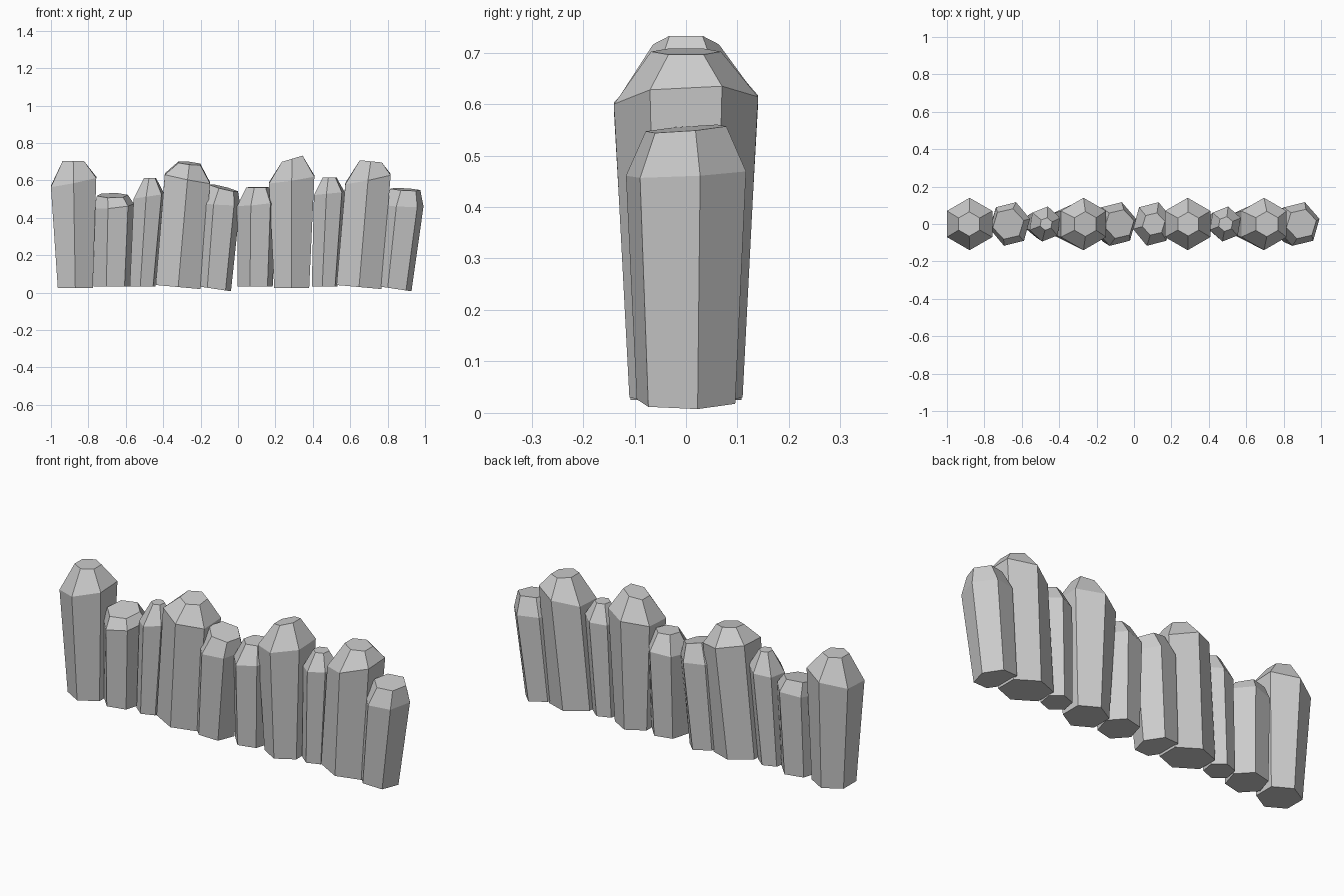
import bpy, bmesh, math


def crystal(name, turn, rings):
    """Six-sided crystal; each ring = (x, z, radius, slope in x, slope in y, x stretch)."""
    bm = bmesh.new()
    loops = []
    for x, z, r, sx, sy, st in rings:
        loop = []
        for i in range(6):
            a = math.radians(turn + 60 * i)
            dx, dy = r * st * math.cos(a), r * math.sin(a)
            loop.append(bm.verts.new((x + dx, dy, z + sx * dx + sy * dy)))
        loops.append(loop)
    # Flat end caps and side walls
    bm.faces.new(loops[0][::-1])
    bm.faces.new(loops[-1])
    for lo, hi in zip(loops, loops[1:]):
        for i in range(6):
            j = (i + 1) % 6
            bm.faces.new((lo[i], lo[j], hi[j], hi[i]))
    mesh = bpy.data.meshes.new(name)
    bm.to_mesh(mesh)
    bm.free()
    bpy.context.collection.objects.link(bpy.data.objects.new(name, mesh))


# Large crystals: base, shoulder, tip
LARGE = [
    ((-.87, .025, .108, 0, 0, 1), (-.879, .592, .14, .2, .05, 1), (-.881, .705, .065, 0, 0, 1)),
    ((-.32, .03, .11, -.09, 0, 1.26), (-.27, .61, .14, -.2, .05, 1), (-.26, .692, .067, -.1, .12, 1)),
    ((.287, .025, .108, 0, 0, 1), (.287, .605, .14, .15, .05, 1), (.29, .716, .064, .3, 0, 1)),
    ((.647, .03, .11, -.09, 0, 1.26), (.695, .607, .14, .2, .05, 1), (.71, .702, .068, -.1, 0, 1)),
]
# Medium crystals
MEDIUM = [
    ((-.675, .033, .1, 0, 0, 1), (-.663, .462, .122, .1, .08, .9), (-.672, .52, .085, 0, .16, 1)),
    ((-.135, .022, .1, -.15, 0, 1), (-.098, .475, .122, -.06, .05, .92), (-.078, .56, .08, -.25, .1, 1)),
    ((.092, .033, .1, 0, 0, .96), (.1, .475, .122, .1, .05, .88), (.105, .563, .062, 0, .03, 1)),
    ((.83, .022, .1, -.15, 0, 1), (.88, .465, .122, -.05, .05, .94), (.895, .552, .082, -.06, .08, 1)),
]
# Small crystals
SMALL = [
    ((-.51, .033, .073, 0, 0, 1), (-.476, .515, .095, .15, 0, .92), (-.47, .613, .034, 0, 0, 1)),
    ((.463, .033, .073, 0, 0, 1), (.488, .53, .095, .1, 0, .92), (.49, .615, .04, 0, 0, 1)),
]

for label, turn, group in (("large", 30, LARGE), ("medium", 13, MEDIUM), ("small", 20, SMALL)):
    for n, rings in enumerate(group, 1):
        crystal(f"{label}_crystal_{n}", turn, rings)
